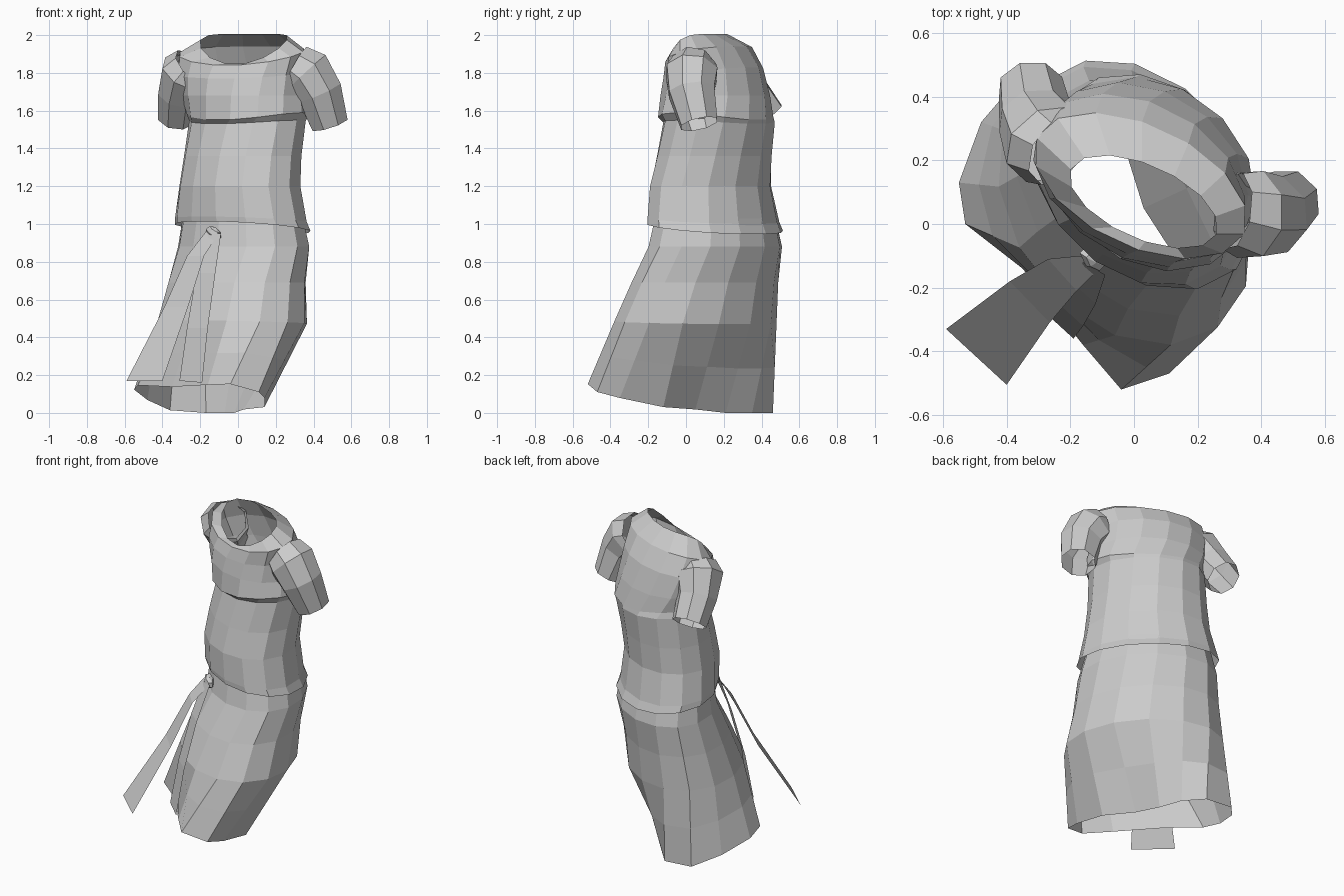
import bpy, math
from mathutils import Vector

SIDES = 14


def make(name, verts, faces):
    mesh = bpy.data.meshes.new(name)
    mesh.from_pydata(verts, [], faces)
    mesh.update()
    ob = bpy.data.objects.new(name, mesh)
    bpy.context.collection.objects.link(ob)
    return ob


def loft(name, rings, closed=True):
    """Skin a list of equal-length rings with flat quads."""
    n = len(rings[0])
    verts = [p for r in rings for p in r]
    faces = []
    for i in range(len(rings) - 1):
        for j in range(n if closed else n - 1):
            k = (j + 1) % n
            faces.append((i * n + j, i * n + k, (i + 1) * n + k, (i + 1) * n + j))
    return make(name, verts, faces)


def oval(z, cx, cy, a, b, yaw, tilt=0.0, lift=0.0):
    """Turned oval: tilt raises the back, lift raises the two sides."""
    t = math.radians(yaw)
    ring = []
    for i in range(SIDES):
        p = 2 * math.pi * i / SIDES
        u, v = a * math.cos(p), b * math.sin(p)
        ring.append(Vector((cx + u * math.cos(t) - v * math.sin(t),
                            cy + u * math.sin(t) + v * math.cos(t),
                            z + tilt * math.sin(p) + lift * math.cos(p) ** 2)))
    return ring


# Bodice: twisted torso from hem to neckline, with a small step under the bust
loft("bodice", [oval(*r) for r in [
    (0.98, 0.025, 0.155, 0.42, 0.295, -45, -0.035),
    (1.02, 0.015, 0.145, 0.41, 0.285, -45, -0.02),
    (1.20, 0.01, 0.13, 0.37, 0.275, -45),
    (1.36, 0.025, 0.15, 0.35, 0.27, -43),
    (1.53, 0.05, 0.175, 0.34, 0.265, -40, 0.0, 0.02),
    (1.55, 0.055, 0.157, 0.35, 0.28, -36, 0.0, 0.04),
    (1.68, 0.03, 0.155, 0.35, 0.265, -31),
    (1.80, 0.015, 0.145, 0.355, 0.235, -27, 0.03),
    (1.89, 0.02, 0.12, 0.36, 0.19, -25, 0.05, 0.02),
    (1.925, 0.03, 0.07, 0.25, 0.115, -24, 0.08, 0.05),
]])

# Skirt: ovals down to the knees, then a flattened slanted hem
hem_xy = [(0.11, -0.47), (0.14, -0.35), (0.14, -0.12), (0.03, 0.05), (-0.02, 0.21),
          (-0.07, 0.35), (-0.17, 0.46), (-0.36, 0.46), (-0.48, 0.32), (-0.55, 0.13),
          (-0.53, 0.0), (-0.35, -0.14), (-0.16, -0.38), (-0.04, -0.52)]
hem = [Vector((x, y, max(0.0, 0.035 - 0.21 * (x + y)))) for x, y in hem_xy]
knee = oval(0.48, -0.03, 0.05, 0.475, 0.345, -52, -0.01)
shin = [k.lerp(h, 0.5) for k, h in zip(knee, hem)]
loft("skirt", [
    oval(1.04, 0.025, 0.155, 0.37, 0.265, -45),
    oval(0.88, 0.03, 0.155, 0.41, 0.29, -46),
    oval(0.69, -0.005, 0.10, 0.435, 0.315, -50),
    knee, shin, hem])


# Sleeves: eight-sided tubes along short bent paths
def sleeve(name, path):
    pts = [Vector(p[:3]) for p in path]
    rings = []
    for i, p in enumerate(pts):
        d = (pts[min(i + 1, len(pts) - 1)] - pts[max(i - 1, 0)]).normalized()
        side = d.cross(Vector((0.3, 0.8, 0.1))).normalized()
        up = side.cross(d)
        rings.append([p + path[i][3] * (math.cos(a) * side + math.sin(a) * up)
                      for a in (2 * math.pi * k / 8 for k in range(8))])
    loft(name, rings)


sleeve("sleeve_right_of_view", [(0.31, 0.04, 1.83, 0.125), (0.365, 0.03, 1.80, 0.145),
                                (0.43, 0.03, 1.70, 0.13), (0.485, 0.07, 1.53, 0.105)])
sleeve("sleeve_left_of_view", [(-0.24, 0.23, 1.83, 0.12), (-0.27, 0.25, 1.80, 0.145),
                               (-0.31, 0.33, 1.69, 0.12), (-0.325, 0.43, 1.565, 0.105)])


# Sash tails: flat strips given as left and right edge points
def ribbon(name, left, right):
    loft(name, [[Vector(a), Vector(b)] for a, b in zip(left, right)], closed=False)


ribbon("sash_tail_outer",
       [(-0.17, -0.10, 0.96), (-0.27, -0.11, 0.83), (-0.39, -0.18, 0.56), (-0.59, -0.33, 0.17)],
       [(-0.11, -0.14, 0.94), (-0.18, -0.21, 0.83), (-0.265, -0.31, 0.56), (-0.40, -0.505, 0.17)])
ribbon("sash_tail_inner",
       [(-0.16, -0.12, 0.95), (-0.22, -0.16, 0.74), (-0.27, -0.22, 0.45), (-0.31, -0.25, 0.17)],
       [(-0.09, -0.16, 0.95), (-0.12, -0.25, 0.74), (-0.16, -0.32, 0.45), (-0.19, -0.36, 0.16)])

# Sash knot
bpy.ops.mesh.primitive_uv_sphere_add(segments=6, ring_count=4, radius=0.05,
                                     location=(-0.13, -0.11, 0.95),
                                     rotation=(0, 0.5, math.radians(-45)))
knot = bpy.context.object
knot.name = "sash_knot"
knot.scale = (1.1, 0.6, 0.7)
